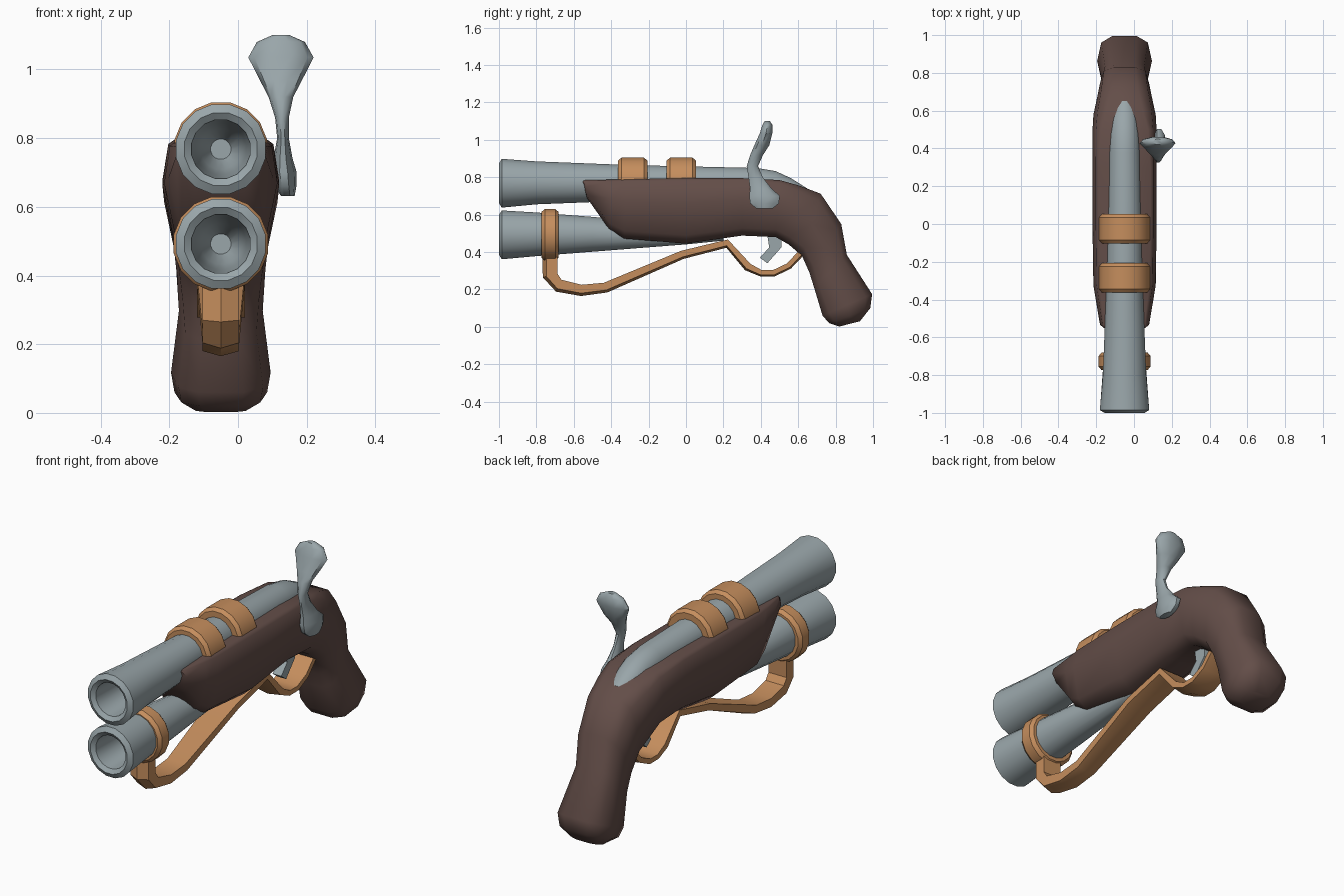
import bpy, bmesh
from math import sin, cos, pi, radians
from mathutils import Vector

CX = -0.05  # centre line of the gun


def material(name, rgb):
    m = bpy.data.materials.new(name)
    m.diffuse_color = (*rgb, 1)
    return m


STEEL = material("steel", (0.32, 0.38, 0.40))
WOOD = material("wood", (0.125, 0.075, 0.065))
BRASS = material("brass", (0.56, 0.27, 0.11))


def loft(name, rings, mat, angle=35, wrap=False):
    """Skin a list of equal-length point rings; cap the ends or wrap round."""
    bm = bmesh.new()
    vs = [[bm.verts.new(p) for p in r] for r in rings]
    n = len(vs[0])
    pairs = list(zip(vs, vs[1:])) + ([(vs[-1], vs[0])] if wrap else [])
    for a, b in pairs:
        for i in range(n):
            j = (i + 1) % n
            bm.faces.new((a[i], a[j], b[j], b[i]))
    if not wrap:
        bm.faces.new(vs[0])
        bm.faces.new(vs[-1])
    bmesh.ops.recalc_face_normals(bm, faces=bm.faces)
    me = bpy.data.meshes.new(name)
    bm.to_mesh(me)
    bm.free()
    me.materials.append(mat)
    ob = bpy.data.objects.new(name, me)
    bpy.context.collection.objects.link(ob)
    bpy.ops.object.select_all(action='DESELECT')
    ob.select_set(True)
    bpy.context.view_layer.objects.active = ob
    bpy.ops.object.shade_smooth_by_angle(angle=radians(angle))
    return ob


def circle(y, z, r, n=16):
    return [(CX + r * cos(2 * pi * (i + .5) / n), y, z + r * sin(2 * pi * (i + .5) / n))
            for i in range(n)]


# Barrels: bore, rim, then the tapering outside
def barrel(name, z, outside):
    bore = [(-0.55, z, 0.03), (-0.62, z, 0.06), (-0.75, z, 0.075), (-0.985, z, 0.087),
            (-1.0, z, 0.108), (-0.985, z, 0.133)]
    loft(name, [circle(*c) for c in bore + outside], STEEL)


barrel("upper_barrel", 0.768, [(-0.8, 0.77, 0.117), (-0.3, 0.77, 0.097), (0.38, 0.768, 0.083),
                               (0.48, 0.755, 0.079), (0.56, 0.725, 0.072), (0.65, 0.68, 0.06)])
barrel("lower_barrel", 0.492, [(-0.8, 0.495, 0.119), (-0.5, 0.495, 0.095), (0.0, 0.49, 0.05),
                               (0.2, 0.50, 0.04)])


# Bands round the barrels
def band(name, y, z, r, half, inner):
    prof = [(-half, inner), (-half, r - .015), (-half + .018, r), (half - .018, r),
            (half, r - .015), (half, inner)]
    loft(name, [circle(y + dy, z, rr) for dy, rr in prof], BRASS, wrap=True)


band("front_band", -0.285, 0.77, 0.137, 0.078, 0.085)
band("rear_band", -0.025, 0.77, 0.137, 0.078, 0.08)
band("lower_band", -0.727, 0.492, 0.14, 0.046, 0.1)

# Stock and grip: top point, bottom point, half width, roundness of the section
FLAT = [(0.5, 0), (0.8, 0.13), (1, 0.62), (0.9, 0.96), (0.8, 1.0)]
ROUND = [(0.45, 0), (0.85, 0.13), (1, 0.5), (0.85, 0.87), (0.45, 1)]
stock = [
    (-0.55, 0.785, -0.55, 0.755, 0.11, 0), (-0.535, 0.785, -0.53, 0.69, 0.13, 0),
    (-0.40, 0.787, -0.41, 0.52, 0.152, 0), (-0.32, 0.79, -0.33, 0.472, 0.165, 0),
    (0.0, 0.795, 0.0, 0.445, 0.17, 0), (0.3, 0.795, 0.3, 0.488, 0.17, 0),
    (0.5, 0.785, 0.48, 0.48, 0.17, 0.2), (0.60, 0.757, 0.55, 0.44, 0.165, 0.6),
    (0.72, 0.712, 0.62, 0.38, 0.145, 0.9), (0.83, 0.55, 0.66, 0.29, 0.13, 1),
    (0.86, 0.385, 0.685, 0.21, 0.122, 1), (0.995, 0.175, 0.73, 0.06, 0.145, 1),
    (0.985, 0.10, 0.765, 0.02, 0.135, 1), (0.93, 0.03, 0.82, 0.002, 0.085, 1)]


def stock_ring(ty, tz, by, bz, hw, k):
    half = [(a[0] + (b[0] - a[0]) * k, a[1] + (b[1] - a[1]) * k) for a, b in zip(FLAT, ROUND)]
    section = half + [(-w, v) for w, v in reversed(half)]
    return [(CX + w * hw, by + (ty - by) * v, bz + (tz - bz) * v) for w, v in section]


loft("stock", [stock_ring(*s) for s in stock], WOOD, 50)


# Strap from the lower band back to the trigger guard: y, z, thickness
path = [(-0.727, 0.40, 0.08), (-0.727, 0.275, 0.08), (-0.68, 0.22, 0.07), (-0.56, 0.195, 0.06),
        (-0.43, 0.21, 0.055), (-0.02, 0.385, 0.045), (0.22, 0.445, 0.045), (0.33, 0.32, 0.045),
        (0.40, 0.287, 0.035), (0.47, 0.287, 0.035), (0.55, 0.325, 0.035), (0.64, 0.42, 0.035)]
rings = []
for i, (y, z, t) in enumerate(path):
    a, b = path[max(i - 1, 0)], path[min(i + 1, len(path) - 1)]
    d = Vector((b[0] - a[0], b[1] - a[1])).normalized()
    w = 0.053 if i < 5 else 0.07
    sect = [(-w, .5), (w, .5), (w, -.25), (0, -.5), (-w, -.25)]
    rings.append([(CX + x, y - d.y * t * o, z + d.x * t * o) for x, o in sect])
loft("strap_and_guard", rings, BRASS, 30)

# Trigger
trigger = [(0.43, 0.52), (0.51, 0.52), (0.51, 0.425), (0.435, 0.34), (0.395, 0.37), (0.445, 0.425)]
loft("trigger", [[(CX + s, y, z) for y, z in trigger] for s in (-0.025, 0.025)], STEEL, 30)

# Hammer on the right side: z, x, y, half width, half depth
hammer = [(0.632, .145, .42, .02, .045), (0.66, .138, .42, .032, .08), (0.70, .133, .42, .038, .086),
          (0.74, .131, .40, .028, .06), (0.80, .131, .372, .017, .04), (0.86, .128, .355, .02, .032),
          (0.92, .125, .378, .036, .036), (0.97, .125, .405, .062, .042), (1.035, .125, .428, .095, .035),
          (1.08, .125, .435, .07, .028), (1.10, .125, .435, .025, .015)]
loft("hammer", [[(x + hx * cos(2 * pi * i / 10), y + hy * sin(2 * pi * i / 10), z)
                 for i in range(10)] for z, x, y, hx, hy in hammer], STEEL, 45)
